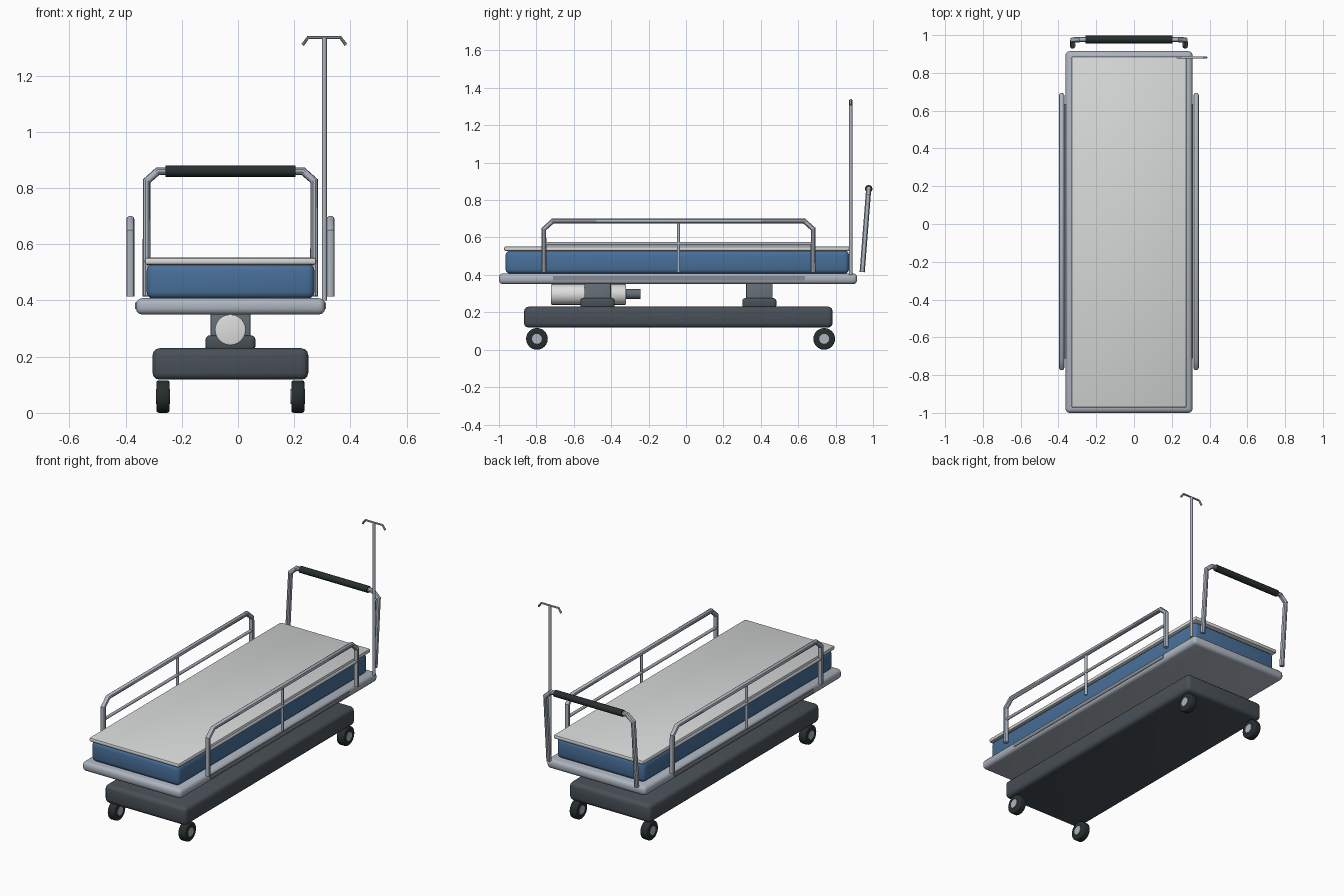
import bpy, math
from mathutils import Vector

if "Cube" in bpy.data.objects:
    bpy.data.objects.remove(bpy.data.objects["Cube"])

CX, CY = -0.027, -0.04          # bed centre line


def material(name, rgb):
    m = bpy.data.materials.new(name)
    m.diffuse_color = (*rgb, 1)
    m.use_nodes = True
    m.node_tree.nodes["Principled BSDF"].inputs["Base Color"].default_value = m.diffuse_color
    return m


METAL = material("brushed metal", (0.42, 0.46, 0.52))
SHEET = material("sheet white", (0.68, 0.70, 0.69))
BLUE = material("mattress blue", (0.065, 0.16, 0.32))
SLATE = material("dark slate", (0.065, 0.08, 0.095))
COLUMN = material("column grey", (0.13, 0.155, 0.18))
BLACK = material("rubber black", (0.02, 0.028, 0.027))
WHITE = material("tank white", (0.72, 0.73, 0.71))
TRACK = material("track grey", (0.24, 0.26, 0.29))


def finish(ob, name, mat, bevel=0, segments=3):
    ob.name = name
    ob.data.materials.append(mat)
    if bevel:
        b = ob.modifiers.new("bevel", 'BEVEL')
        b.width, b.segments, b.limit_method = bevel, segments, 'ANGLE'
    bpy.ops.object.select_all(action='DESELECT')
    ob.select_set(True)
    bpy.context.view_layer.objects.active = ob
    if bevel:
        bpy.ops.object.modifier_apply(modifier="bevel")
    bpy.ops.object.shade_smooth_by_angle(angle=math.radians(35))
    return ob


def box(name, mat, x, y, z, bevel=0, segments=3):
    """Box from (min, max) ranges on each axis."""
    bpy.ops.mesh.primitive_cube_add(size=1, location=[sum(r) / 2 for r in (x, y, z)])
    ob = bpy.context.object
    ob.scale = [r[1] - r[0] for r in (x, y, z)]
    bpy.ops.object.transform_apply(location=False, rotation=False, scale=True)
    return finish(ob, name, mat, bevel, segments)


def rod(name, mat, a, b, radius, sides=16, bevel=0):
    """Straight cylinder between two points."""
    a, b = Vector(a), Vector(b)
    bpy.ops.mesh.primitive_cylinder_add(vertices=sides, radius=radius,
                                        depth=(b - a).length, location=(a + b) / 2)
    ob = bpy.context.object
    ob.rotation_euler = (b - a).to_track_quat('Z', 'Y').to_euler()
    return finish(ob, name, mat, bevel)


def tube(name, mat, points, radius):
    """Bent pipe along a polyline."""
    cu = bpy.data.curves.new(name, 'CURVE')
    cu.dimensions = '3D'
    cu.bevel_depth, cu.bevel_resolution, cu.use_fill_caps = radius, 3, True
    sp = cu.splines.new('POLY')
    sp.points.add(len(points) - 1)
    for p, co in zip(sp.points, points):
        p.co = (*co, 1)
    ob = bpy.data.objects.new(name, cu)
    bpy.context.collection.objects.link(ob)
    bpy.ops.object.select_all(action='DESELECT')
    ob.select_set(True)
    bpy.context.view_layer.objects.active = ob
    bpy.ops.object.convert(target='MESH')
    return finish(bpy.context.object, name, mat)


# Bed deck, mattress and sheet
box("bed_frame", METAL, (-0.363, 0.31), (-1.0, 0.915), (0.35, 0.408), 0.022)
box("mattress", BLUE, (-0.325, 0.272), (-0.965, 0.872), (0.406, 0.53), 0.025)
box("sheet", SHEET, (-0.332, 0.279), (-0.972, 0.888), (0.527, 0.552), 0.009, 2)

# Wheeled base
box("base", SLATE, (-0.304, 0.25), (-0.866, 0.784), (0.118, 0.23), 0.025)

# Lift columns with collars
for end, y in (("front", -0.473), ("back", 0.392)):
    box(end + "_column", COLUMN, (CX - 0.071, CX + 0.071), (y - 0.071, y + 0.071),
        (0.22, 0.36), 0.006, 2)
    box(end + "_collar", SLATE, (CX - 0.089, CX + 0.089), (y - 0.091, y + 0.091),
        (0.22, 0.276), 0.016)

# Gas tank under the deck
rod("tank", WHITE, (CX, -0.722, 0.295), (CX, -0.32, 0.295), 0.055, 24, 0.006)
rod("tank_valve", COLUMN, (CX, -0.325, 0.298), (CX, -0.243, 0.298), 0.027, 16)

# Castors
for y in (-0.797, 0.739):
    for side in (-1, 1):
        x = CX + side * 0.24
        rod("wheel", BLACK, (x - 0.0235, y, 0.058), (x + 0.0235, y, 0.058), 0.058, 24, 0.009)
        rod("wheel_hub", METAL, (x - 0.0255, y, 0.058), (x + 0.0255, y, 0.058), 0.027, 12)

# Side rails and side tracks
for side in (-1, 1):
    x = CX + side * 0.356
    tube("side_rail", METAL, [(x, -0.76, 0.414), (x, -0.76, 0.645), (x, -0.712, 0.688),
                              (x, 0.632, 0.688), (x, 0.68, 0.645), (x, 0.68, 0.414)], 0.0145)
    rod("rail_middle_bar", METAL, (x, -0.76, 0.567), (x, 0.68, 0.567), 0.009, 12)
    rod("rail_middle_post", METAL, (x, CY, 0.414), (x, CY, 0.688), 0.008, 12)
    e = CX + side * 0.336
    box("side_track", TRACK, (e - 0.004, e + 0.004), (-0.712, 0.635), (0.37, 0.393))

# Push handle, leaning backwards
def lean(z):
    return 0.942 + (z - 0.415) * 0.078

half = [(0.298, 0.415), (0.298, 0.825), (0.258, 0.86)]
path = [(CX - x, lean(z), z) for x, z in half] + [(CX + x, lean(z), z) for x, z in reversed(half)]
tube("push_handle", METAL, path, 0.0145)
rod("handle_grip", BLACK, (CX - 0.231, lean(0.86), 0.86), (CX + 0.231, lean(0.86), 0.86), 0.02, 20)

# Drip pole with double hook
PX, PY = 0.307, 0.881
rod("drip_pole", METAL, (PX, PY, 0.40), (PX, PY, 1.335), 0.009, 12)
tube("drip_hooks", METAL, [(PX + x, PY, z) for x, z in
                           ((-0.077, 1.309), (-0.058, 1.335), (0.058, 1.335), (0.077, 1.309))], 0.006)
